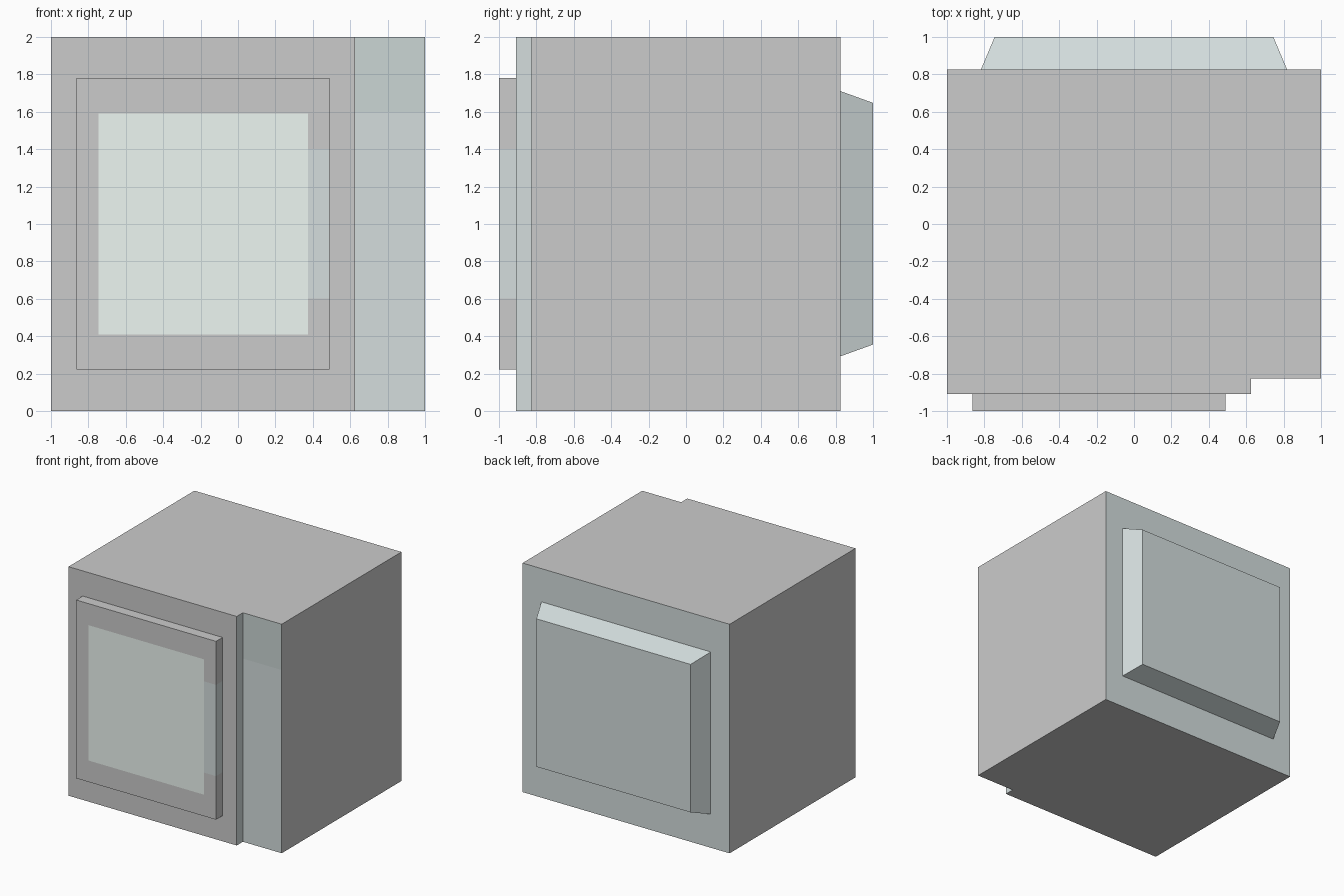
import bpy, bmesh
from mathutils import Vector

if "Cube" in bpy.data.objects:
    bpy.data.objects.remove(bpy.data.objects["Cube"])


def material(name, rgb):
    m = bpy.data.materials.new(name)
    m.diffuse_color = (*rgb, 1)
    m.use_nodes = True
    m.node_tree.nodes["Principled BSDF"].inputs["Base Color"].default_value = m.diffuse_color
    return m


GREY, TEAL, DARK, GLASS = range(4)
MATS = [material("casing_grey", (0.8, 0.8, 0.8)),
        material("trim_teal", (0.66, 0.73, 0.73)),
        material("display_dark", (0.60, 0.67, 0.66)),
        material("window_glass", (0.85, 0.93, 0.89))]


def prism(profile, height_vec):
    """Closed solid swept from a planar outline."""
    bm = bmesh.new()
    base = bm.faces.new([bm.verts.new(p) for p in profile])
    ext = bmesh.ops.extrude_face_region(bm, geom=[base], use_keep_orig=True)
    verts = [v for v in ext["geom"] if isinstance(v, bmesh.types.BMVert)]
    bmesh.ops.translate(bm, verts=verts, vec=height_vec)
    bmesh.ops.recalc_face_normals(bm, faces=bm.faces)
    return bm


def rect(x0, x1, z0, z1, y):
    return [(x0, y, z0), (x1, y, z0), (x1, y, z1), (x0, y, z1)]


def cut(bm, axis, value):
    co, no = Vector(), Vector()
    co[axis], no[axis] = value, 1
    bmesh.ops.bisect_plane(bm, geom=bm.verts[:] + bm.edges[:] + bm.faces[:],
                           plane_co=co, plane_no=no)


def finish(bm, name, paint, hidden_y):
    """Colour faces, drop the face pressed against the body, make the object."""
    bm.normal_update()
    for f in bm.faces:
        f.material_index = paint(f.calc_center_median(), f.normal)
    if hidden_y is not None:
        hidden = [f for f in bm.faces
                  if all(abs(v.co.y - hidden_y) < 1e-4 for v in f.verts)]
        bmesh.ops.delete(bm, geom=hidden, context="FACES")
    me = bpy.data.meshes.new(name)
    bm.to_mesh(me)
    bm.free()
    for m in MATS:
        me.materials.append(m)
    ob = bpy.data.objects.new(name, me)
    bpy.context.collection.objects.link(ob)
    return ob


FRONT, PANEL, BACK, STEP = -0.91, -0.825, 0.827, 0.625

# Casing with the control panel set back on the right
body = prism([(-1, FRONT, 0), (STEP, FRONT, 0), (STEP, PANEL, 0), (1, PANEL, 0),
              (1, BACK, 0), (-1, BACK, 0)], (0, 0, 2))
cut(body, 2, 1.6)


def paint_body(c, n):
    if n.y > 0.9:
        return TEAL
    if n.y < -0.9 and c.x > STEP:
        return DARK if c.z > 1.6 else TEAL
    return TEAL if n.x > 0.9 and c.x < 0.9 else GREY


finish(body, "casing", paint_body, None)

# Door with window and grip inlaid flush
door = prism(rect(-0.863, 0.488, 0.223, 1.78, -1), (0, -1 * (-1 - FRONT), 0))
for x in (-0.745, 0.373):
    cut(door, 0, x)
for z in (0.41, 0.603, 1.4, 1.592):
    cut(door, 2, z)


def paint_door(c, n):
    if n.y < -0.9 and -0.745 < c.x < 0.373 and 0.41 < c.z < 1.592:
        return GLASS
    return TEAL if c.x > 0.373 and 0.603 < c.z < 1.4 else GREY


finish(door, "door", paint_door, FRONT)

# Tapered housing on the back
housing = prism(rect(-0.818, 0.818, 0.293, 1.71, BACK), (0, 1 - BACK, 0))
for v in housing.verts:
    if v.co.y > 0.99:
        v.co.x *= 0.745 / 0.818
        v.co.z = 1.0015 + (v.co.z - 1.0015) * 0.646 / 0.7085
finish(housing, "rear_housing", lambda c, n: TEAL, BACK)
